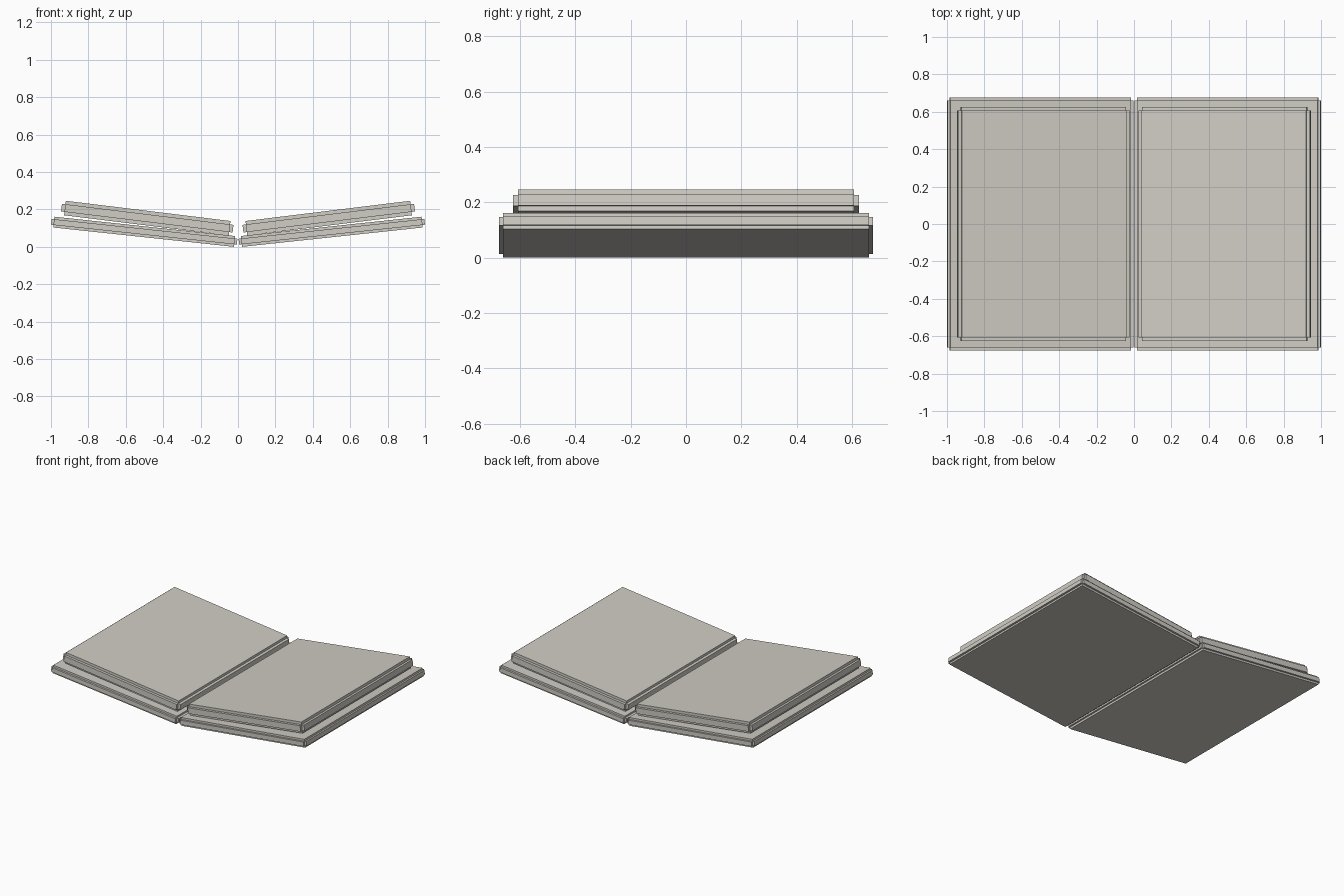
import bpy, bmesh, math
from mathutils import Matrix, Vector

if "Cube" in bpy.data.objects:
    bpy.data.objects.remove(bpy.data.objects["Cube"])

paper = bpy.data.materials.new("warm light grey")
paper.diffuse_color = (0.63, 0.61, 0.555, 1)
paper.use_nodes = True
paper.node_tree.nodes["Principled BSDF"].inputs["Base Color"].default_value = paper.diffuse_color


def stepped_slab(name, size, step, center, tilt):
    """Slab with notched edges: three crossed boxes, each full length on one axis."""
    bm = bmesh.new()
    for axis in range(3):
        dims = Vector([s if i == axis else s - 2 * step for i, s in enumerate(size)])
        bmesh.ops.create_cube(bm, size=1, matrix=Matrix.Diagonal(dims).to_4x4())
    # the tilt raises the outer edge
    bmesh.ops.transform(bm, verts=bm.verts,
                        matrix=Matrix.Translation(center) @ Matrix.Rotation(-tilt, 4, 'Y'))
    mesh = bpy.data.meshes.new(name)
    bm.to_mesh(mesh)
    bm.free()
    mesh.materials.append(paper)
    obj = bpy.data.objects.new(name, mesh)
    bpy.context.collection.objects.link(obj)


# Two halves of the open book, mirrored about x = 0
for side, s in (("left", -1), ("right", 1)):
    # hard cover
    stepped_slab(side + "_cover", (0.999, 1.35, 0.058), 0.0135,
                 (s * 0.5015, 0, 0.0805), s * math.radians(6.1))
    # page block, opened slightly more steeply than the cover
    stepped_slab(side + "_pages", (0.924, 1.25, 0.078), 0.0185,
                 (s * 0.485, 0, 0.1533), s * math.radians(7))
